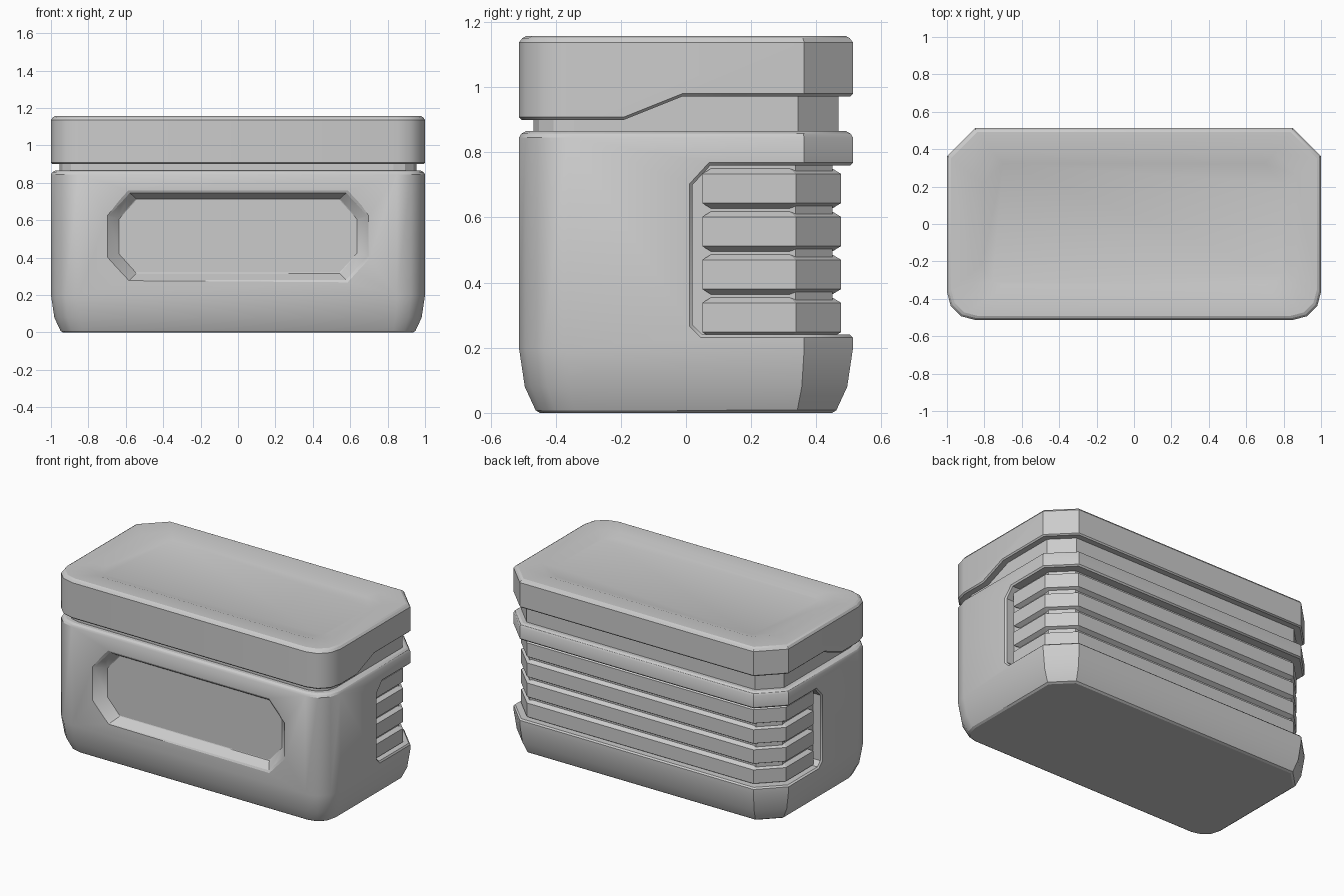
import bpy, bmesh, math

cube = bpy.data.objects.get("Cube")
if cube:
    bpy.data.objects.remove(cube)

grey = bpy.data.materials.new("plain grey")
grey.use_nodes = True
colour = (0.6, 0.6, 0.6, 1)
grey.diffuse_color = colour
grey.node_tree.nodes["Principled BSDF"].inputs["Base Color"].default_value = colour

HALF_X, HALF_Y = 1.0, 0.513


def loft(name, rings):
    """Skin equal-length rings of points and cap both ends."""
    bm = bmesh.new()
    loops = [[bm.verts.new(p) for p in ring] for ring in rings]
    count = len(loops[0])
    for a, b in zip(loops, loops[1:]):
        for i in range(count):
            j = (i + 1) % count
            bm.faces.new((a[i], a[j], b[j], b[i]))
    bm.faces.new(loops[0][::-1])
    bm.faces.new(loops[-1])
    bmesh.ops.recalc_face_normals(bm, faces=bm.faces)
    mesh = bpy.data.meshes.new(name)
    bm.to_mesh(mesh)
    bm.free()
    mesh.materials.append(grey)
    obj = bpy.data.objects.new(name, mesh)
    bpy.context.collection.objects.link(obj)
    return obj


def outline(z, inset, corner=None):
    """Footprint with rounded front corners and chamfered back corners."""
    r = corner or 0.15 - inset * 0.586
    x, y = HALF_X - inset, HALF_Y - inset
    right = []
    for step in range(4):
        a = math.radians(30 * step)
        right.append((x - r + r * math.sin(a), -y + r - r * math.cos(a), z))
    right += [(x, y - r, z), (x - r, y, z)]
    return right + [(-px, py, pz) for px, py, pz in reversed(right)]


def rib_outline(z, inset):
    """Back half of the footprint, square where it meets the side wall."""
    x, y = HALF_X - inset, HALF_Y - inset
    r = 0.15 - inset * 0.3
    start = 0.05 + (inset - 0.037)
    right = [(x, start, z), (x, y - r, z), (x - r, y, z)]
    return right + [(-px, py, pz) for px, py, pz in reversed(right)]


def window_ring(y, half_w, low, high, cx, cz):
    right = [(half_w - cx, y, low), (half_w, y, low + cz),
             (half_w, y, high - cz), (half_w - cx, y, high)]
    return right + [(-px, py, pz) for px, py, pz in reversed(right)]


def side_prism(name, profile):
    """Extrude a y, z profile across the full width."""
    return loft(name, [[(x, y, z) for y, z in profile] for x in (-1.2, 1.2)])


def cut_and_finish(obj, cutters, width):
    for cutter in cutters:
        cutter.hide_render = True
        mod = obj.modifiers.new("cut", "BOOLEAN")
        mod.object = cutter
        mod.solver = "EXACT"
    bpy.context.view_layer.objects.active = obj
    for mod in list(obj.modifiers):
        bpy.ops.object.modifier_apply(modifier=mod.name)
    for cutter in cutters:
        bpy.data.objects.remove(cutter)
    if width:
        bevel = obj.modifiers.new("edges", "BEVEL")
        bevel.width = width
        bevel.segments = 1
        bevel.limit_method = "ANGLE"
        bevel.angle_limit = math.radians(48)


# Body with softened foot, front window recess and wrap-around back recess
body = loft("body", [outline(z, i) for z, i in (
    (0, 0.055), (0.08, 0.018), (0.2, 0), (0.845, 0), (0.865, 0.012))])
window = loft("window_cutter", [
    window_ring(-0.58, 0.765, 0.235, 0.79, 0.14, 0.15),
    window_ring(-0.445, 0.63, 0.32, 0.71, 0.09, 0.10)])
recess = side_prism("recess_cutter", [
    (0.7, 0.24), (0.05, 0.24), (0.02, 0.27),
    (0.02, 0.7), (0.075, 0.76), (0.7, 0.76)])
cut_and_finish(body, [window, recess], 0.009)

# Recess floor and horizontal grip ribs
core = loft("recess_core", [outline(z, 0.063) for z in (0.2, 0.8)])
for n in range(4):
    middle = 0.293 + n * 0.132
    loft(f"grip_rib_{n + 1}", [rib_outline(middle + dz, i) for dz, i in (
        (-0.062, 0.065), (-0.045, 0.037), (0.045, 0.037), (0.062, 0.065))])

# Neck between body and lid
loft("neck", [outline(z, 0.045) for z in (0.82, 1.0)])

# Lid with stepped lower edge and shallow sunken top panel
lid = loft("lid", [outline(0.9, 0), outline(1.137, 0), outline(1.157, 0.015),
                   outline(1.157, 0.13, 0.12), outline(1.137, 0.19, 0.11)])
step = side_prism("lid_cutter", [
    (-0.19, 0.8), (-0.19, 0.9), (-0.01, 0.972), (0.7, 0.972), (0.7, 0.8)])
cut_and_finish(lid, [step], 0.008)

# Smooth the rounded corners while keeping crisp edges
for obj in (body, lid):
    bpy.ops.object.select_all(action="DESELECT")
    obj.select_set(True)
    bpy.context.view_layer.objects.active = obj
    bpy.ops.object.shade_smooth_by_angle(angle=math.radians(32))
